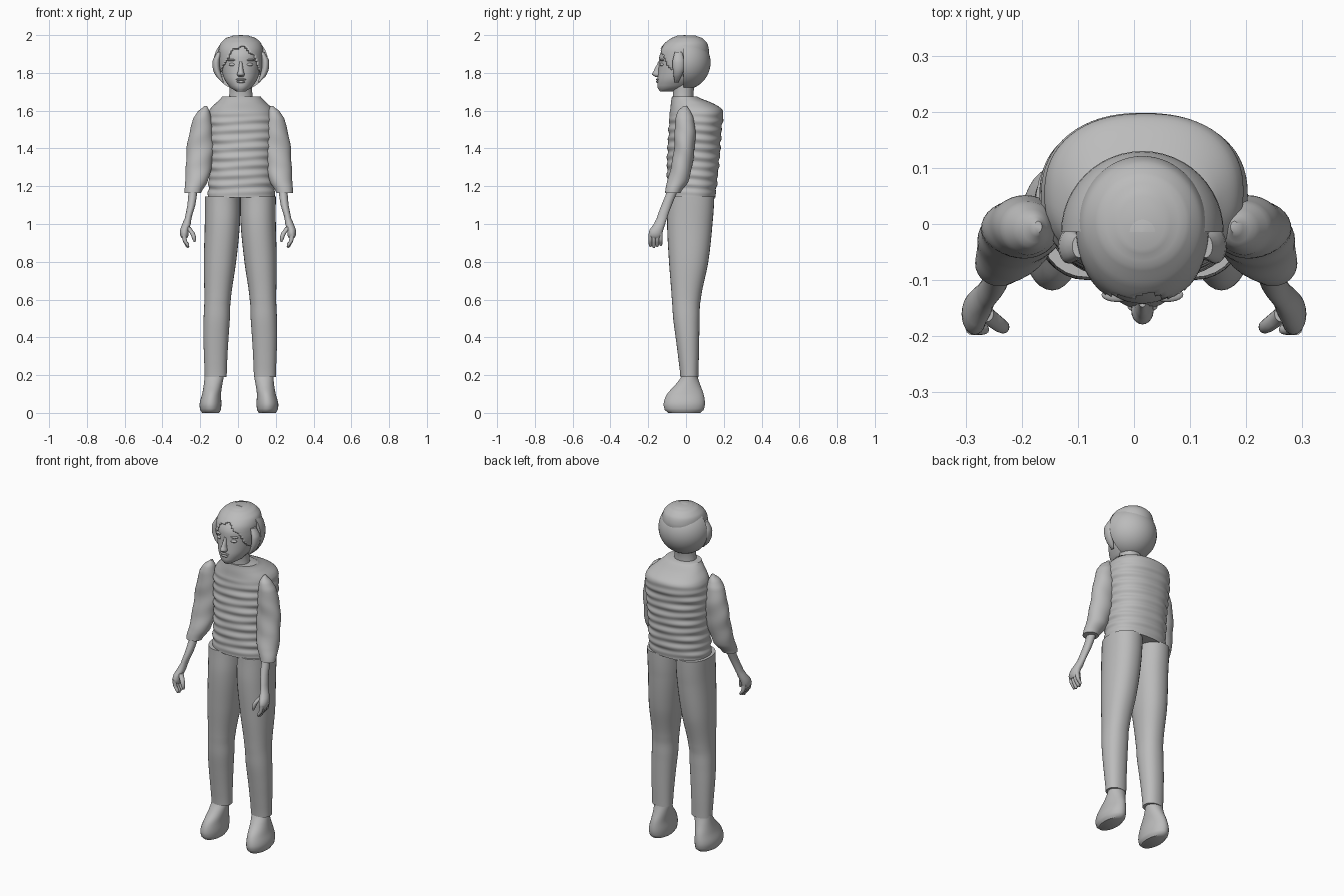
import bpy, bmesh, math
from math import sin, cos, pi

cube = bpy.data.objects.get("Cube")
if cube:
    bpy.data.objects.remove(cube)

# One plain grey covers the whole figure
grey = bpy.data.materials.new("plain grey")
grey.use_nodes = True
grey.diffuse_color = (.5, .5, .5, 1)
grey.node_tree.nodes["Principled BSDF"].inputs["Base Color"].default_value = (.5, .5, .5, 1)


def finish(name, bm, sharp=50):
    """Turn a bmesh into a smooth shaded object."""
    bmesh.ops.recalc_face_normals(bm, faces=bm.faces)
    mesh = bpy.data.meshes.new(name)
    for face in bm.faces:
        face.smooth = True
    bm.to_mesh(mesh)
    bm.free()
    mesh.set_sharp_from_angle(angle=math.radians(sharp))
    mesh.materials.append(grey)
    obj = bpy.data.objects.new(name, mesh)
    bpy.context.collection.objects.link(obj)
    return obj


def spline(a, b, c, d, t):
    """Catmull-Rom blend between b and c."""
    return b + t / 2 * (c - a + t * (2*a - 5*b + 4*c - d + t * (3*(b - c) + d - a)))


def resample(rings, step):
    """Fill in smooth rings between the given ones."""
    out = []
    for i in range(len(rings) - 1):
        near = [rings[max(0, i - 1)], rings[i], rings[i + 1], rings[min(len(rings) - 1, i + 2)]]
        count = max(2, math.ceil(abs(near[2][0] - near[1][0]) / step))
        for k in range(count):
            t = k / count
            ring = [spline(*values, t) for values in zip(*near)]
            ring[0] = near[1][0] + t * (near[2][0] - near[1][0])
            out.append(ring)
    return out + [rings[-1]]


def loft_mesh(rings, centre=0, side=1, power=2, step=.02, segs=32, ripple=None):
    """Skin horizontal rings given as height, x range and y range."""
    bm = bmesh.new()
    loops = []
    for z, x0, x1, y0, y1 in resample(rings, step):
        loop = []
        for i in range(segs):
            a = 2 * pi * i / segs
            u = math.copysign(abs(cos(a)) ** (2 / power), cos(a))
            v = math.copysign(abs(sin(a)) ** (2 / power), sin(a))
            grow = 1 + (ripple(z, a) if ripple else 0)
            x = (x0 + x1) / 2 + u * grow * (x1 - x0) / 2
            y = (y0 + y1) / 2 + v * grow * (y1 - y0) / 2
            loop.append(bm.verts.new((centre + side * x, y, z)))
        loops.append(loop)
    for low, high in zip(loops, loops[1:]):
        for i in range(segs):
            j = (i + 1) % segs
            bm.faces.new((low[i], low[j], high[j], high[i]))
    bm.faces.new(loops[0])
    bm.faces.new(loops[-1])
    return bm


def loft(name, rings, **options):
    return finish(name, loft_mesh(rings, **options))


def even(rings):
    """Expand height, half width and y range to full rings."""
    return [(z, -w, w, y0, y1) for z, w, y0, y1 in rings]


def ball(name, place, radii, segs=20):
    bm = bmesh.new()
    bmesh.ops.create_uvsphere(bm, u_segments=segs, v_segments=segs // 2, radius=1)
    bmesh.ops.scale(bm, vec=radii, verts=bm.verts)
    bmesh.ops.translate(bm, vec=place, verts=bm.verts)
    return finish(name, bm)


# Ribbed shirt body
def folds(z, a):
    fade = min(1, max(0, (1.6 - z) / .06), max(0, (z - 1.14) / .04))
    return fade * (.02 * sin(2 * pi * z / .048 + .9 * sin(2 * a)) + .008 * sin(z * 75 + 3 * a))


shirt = even([
    (1.14, .178, -.1, .155), (1.2, .175, -.1, .163), (1.35, .172, -.1, .178),
    (1.5, .182, -.092, .188), (1.58, .178, -.088, .197), (1.61, .165, -.083, .188),
    (1.64, .135, -.08, .14), (1.675, .102, -.075, .06)])
loft("shirt", shirt, centre=.018, power=2.3, step=.006, segs=64, ripple=folds)

# Neck and head
MID = .015
loft("neck", even([(1.65, .065, -.07, .04), (1.7, .06, -.07, .04), (1.76, .06, -.08, .05)]), centre=MID)
head = even([
    (1.702, .025, -.138, -.07), (1.72, .055, -.15, .01), (1.76, .084, -.152, .06),
    (1.8, .098, -.148, .09), (1.85, .105, -.143, .1), (1.9, .108, -.138, .105),
    (1.95, .09, -.105, .085), (1.985, .05, -.06, .05)])
loft("head", head, centre=MID, segs=48)

# Face features
nose = even([
    (1.777, .012, -.16, -.13), (1.79, .02, -.179, -.13),
    (1.81, .014, -.171, -.13), (1.86, .008, -.148, -.12)])
loft("nose", nose, centre=MID, step=.01, segs=20)
ball("upper_lip", (MID, -.147, 1.765), (.027, .011, .006))
ball("lower_lip", (MID, -.147, 1.753), (.023, .012, .007))
for side, label in ((1, "left"), (-1, "right")):
    ball(label + "_eye", (MID + side * .043, -.126, 1.844), (.021, .013, .009))
    ball(label + "_brow", (MID + side * .045, -.126, 1.868), (.028, .013, .006))

# Hair cap, cut to a hairline that drops at the temples
cap = even([
    (1.78, .106, -.14, .09), (1.85, .116, -.15, .11), (1.9, .118, -.146, .12),
    (1.93, .116, -.135, .12), (1.96, .105, -.11, .11), (1.985, .078, -.077, .085),
    (1.998, .04, -.045, .05)])
bm = loft_mesh(cap, centre=MID, segs=64, step=.006)


def below_hairline(p):
    x = p.x - MID
    return p.y < -.02 and p.z < 1.935 - 12 * x * x + .008 * sin(x * 110)


bmesh.ops.delete(bm, geom=[v for v in bm.verts if below_hairline(v.co)], context="VERTS")
hair = finish("front_hair", bm)
hair.modifiers.new("thickness", "SOLIDIFY").thickness = .01

# Round back of the hair, a half ball closed at the front
bm = bmesh.new()
bmesh.ops.create_uvsphere(bm, u_segments=48, v_segments=24, radius=.145)
bmesh.ops.translate(bm, vec=(MID, -.015, 1.855), verts=bm.verts)
cut = bmesh.ops.bisect_plane(bm, geom=bm.verts[:] + bm.edges[:] + bm.faces[:],
                             plane_co=(0, -.014, 0), plane_no=(0, -1, 0), clear_outer=True)
bmesh.ops.holes_fill(bm, edges=[e for e in bm.edges if e.is_boundary])
finish("back_hair", bm)

# Ring tables for one side of the body
lock = [(1.75, .09, .1, -.06, -.04), (1.78, .1, .13, -.065, -.025), (1.82, .11, .148, -.07, -.01),
        (1.87, .11, .148, -.07, -.01), (1.91, .1, .125, -.06, -.02)]
sleeve = [(1.165, .2, .286, -.112, -.028), (1.22, .165, .285, -.1, .01), (1.3, .145, .28, -.08, .032),
          (1.4, .13, .275, -.063, .045), (1.48, .135, .262, -.06, .05), (1.56, .145, .24, -.055, .04),
          (1.6, .155, .213, -.042, .022), (1.625, .168, .182, -.015, .005)]
forearm = [(.925, .268, .298, -.19, -.135), (.94, .262, .306, -.198, -.127), (.97, .26, .306, -.192, -.12),
           (1, .25, .295, -.17, -.11), (1.03, .246, .282, -.155, -.1), (1.1, .226, .268, -.13, -.075),
           (1.18, .215, .262, -.1, -.045)]
thumb = [(.905, .226, .234, -.188, -.178), (.92, .222, .242, -.195, -.172), (.95, .228, .254, -.192, -.165),
         (.985, .25, .28, -.175, -.145)]
trouser = [(.19, .072, .188, -.03, .065), (.3, .068, .192, -.042, .068), (.4, .062, .195, -.055, .07),
           (.5, .055, .194, -.068, .072), (.6, .05, .19, -.075, .078), (.8, .022, .193, -.09, .118),
           (1, .002, .188, -.1, .14), (1.145, 0, .188, -.095, .15)]
boot = [(0, .105, .195, -.095, .075), (.015, .096, .205, -.112, .093), (.05, .093, .208, -.118, .1),
        (.1, .095, .195, -.1, .093), (.15, .088, .186, -.055, .075), (.2, .08, .182, -.022, .06)]


def sleeve_folds(z, a):
    return .025 * sin(z * 50 + 2 * a) * min(1, max(0, (1.58 - z) / .1))


# Limbs and side hair on both sides
for side, label in ((1, "left_"), (-1, "right_")):
    loft(label + "hair_lock", lock, centre=MID, side=side, segs=16)
    loft(label + "sleeve", sleeve, centre=.004, side=side, step=.012, ripple=sleeve_folds)
    loft(label + "forearm", forearm, side=side, segs=24)
    loft(label + "thumb", thumb, side=side, step=.01, segs=12)
    for i in range(4):
        y = -.188 + i * .018
        tip = .872 + .006 * abs(i - 1)
        finger = [(tip, .262, .27, y - .004, y + .004), (tip + .01, .258, .277, y - .009, y + .009),
                  (.91, .27, .292, y - .01, y + .01), (.95, .275, .3, y - .01, y + .01)]
        loft(label + "finger", finger, side=side, step=.01, segs=12)
    loft(label + "trouser_leg", trouser, centre=.012, side=side, power=2.2)
    loft(label + "boot", boot, centre=.005, side=side, step=.01)
